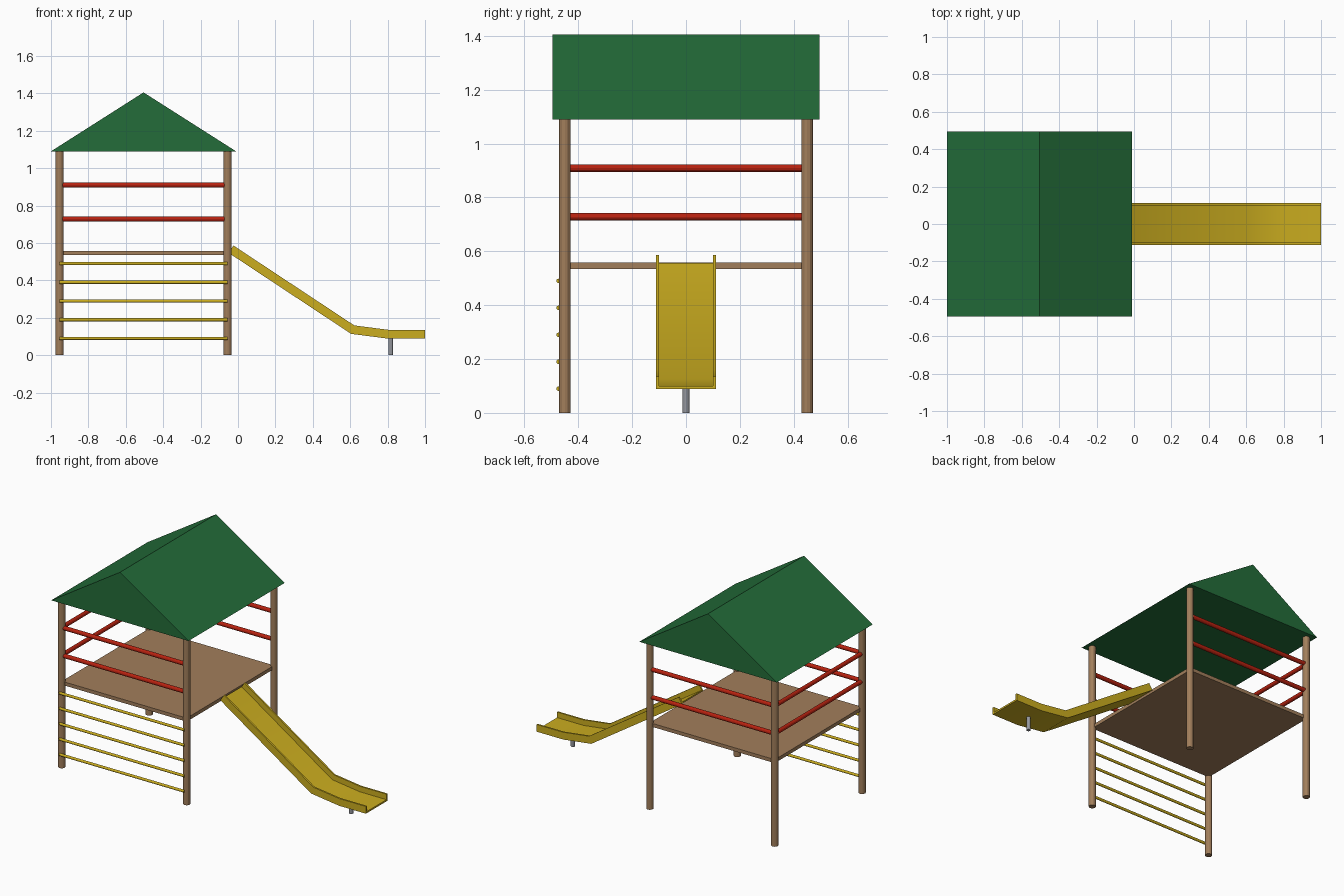
import bpy
import bmesh
import math
from mathutils import Vector

cube = bpy.data.objects.get("Cube")
if cube:
    bpy.data.objects.remove(cube, do_unlink=True)


def material(name, rgb):
    m = bpy.data.materials.new(name)
    m.use_nodes = True
    m.diffuse_color = (*rgb, 1)
    m.node_tree.nodes["Principled BSDF"].inputs["Base Color"].default_value = (*rgb, 1)
    return m


WOOD = material("brown wood", (0.36, 0.21, 0.105))
GREEN = material("roof green", (0.017, 0.152, 0.041))
RED = material("rail red", (0.48, 0.016, 0.005))
YELLOW = material("slide yellow", (0.6, 0.42, 0.014))
GREY = material("metal grey", (0.3, 0.31, 0.34))


def finish(name, bm, mat):
    bmesh.ops.recalc_face_normals(bm, faces=bm.faces)
    mesh = bpy.data.meshes.new(name)
    bm.to_mesh(mesh)
    bm.free()
    mesh.materials.append(mat)
    obj = bpy.data.objects.new(name, mesh)
    bpy.context.collection.objects.link(obj)
    return obj


def pole(name, start, end, radius, mat, sides=12):
    """Round bar between two points."""
    a, b = Vector(start), Vector(end)
    bm = bmesh.new()
    bmesh.ops.create_cone(bm, cap_ends=True, segments=sides, radius1=radius,
                          radius2=radius, depth=(b - a).length)
    turn = (b - a).to_track_quat("Z", "Y").to_matrix().to_4x4()
    bmesh.ops.transform(bm, matrix=turn, verts=bm.verts)
    bmesh.ops.translate(bm, vec=(a + b) / 2, verts=bm.verts)
    return finish(name, bm, mat)


def prism(name, outline, y0, y1, mat):
    """Extrude an XZ outline along Y."""
    bm = bmesh.new()
    face = bm.faces.new([bm.verts.new((x, y0, z)) for x, z in outline])
    ext = bmesh.ops.extrude_face_region(bm, geom=[face])
    verts = [v for v in ext["geom"] if isinstance(v, bmesh.types.BMVert)]
    bmesh.ops.translate(bm, vec=(0, y1 - y0, 0), verts=verts)
    return finish(name, bm, mat)


# Tower layout
CX, HALF, EAVE = -0.505, 0.45, 1.09
X0, X1 = CX - HALF, CX + HALF

# Corner posts
for side, x in (("right", X0), ("left", X1)):
    for end, y in (("front", -HALF), ("back", HALF)):
        pole(f"{end}_{side}_post", (x, y, 0), (x, y, EAVE), 0.0215, WOOD)

# Platform
prism("platform", [(X0, 0.535), (X1, 0.535), (X1, 0.558), (X0, 0.558)], -HALF, HALF, WOOD)

# Guard rails on the three closed sides
for level, z in (("lower", 0.728), ("upper", 0.909)):
    for end, y in (("front", -HALF), ("back", HALF)):
        pole(f"{end}_{level}_rail", (X0, y, z), (X1, y, z), 0.0135, RED)
    pole(f"right_{level}_rail", (X0, -HALF, z), (X0, HALF, z), 0.0135, RED)

# Climbing rungs across the front
for i in range(5):
    z = 0.09 + 0.1 * i
    pole(f"ladder_rung_{i + 1}", (X0, -0.473, z), (X1, -0.473, z), 0.0085, YELLOW)

# Solid gable roof
prism("roof", [(CX - 0.495, EAVE), (CX + 0.495, EAVE), (CX, 1.405)], -0.495, 0.495, GREEN)

# Slide: U-shaped section swept along its lower edge
path = [(-0.05, 0.547), (0.605, 0.114), (0.807, 0.088), (1.0, 0.088)]
W, T, H = 0.111, 0.011, 0.047
section = [(-W, 0), (W, 0), (W, H), (W - T, H), (W - T, T),
           (T - W, T), (T - W, H), (-W, H)]
bm = bmesh.new()
rings = []
pts = [Vector(p) for p in path]
for i, p in enumerate(pts):
    before = (p - pts[i - 1]).normalized() if i else None
    after = (pts[i + 1] - p).normalized() if i < len(pts) - 1 else None
    d1, d2 = before or after, after or before
    mid = (d1 + d2).normalized()
    normal = Vector((-mid.y, mid.x)) / mid.dot(d1)
    rings.append([bm.verts.new((p.x + normal.x * h, y, p.y + normal.y * h))
                  for y, h in section])
n = len(section)
for a, b in zip(rings, rings[1:]):
    for k in range(n):
        bm.faces.new((a[k], a[(k + 1) % n], b[(k + 1) % n], b[k]))
bm.faces.new(rings[0])
bm.faces.new(rings[-1])
slide = finish("slide", bm, YELLOW)

# Smooth the bends of the slide, keeping its edges sharp
bpy.ops.object.select_all(action="DESELECT")
slide.select_set(True)
bpy.context.view_layer.objects.active = slide
bpy.ops.object.shade_smooth_by_angle(angle=math.radians(30))

# Slide support
pole("slide_support", (0.816, 0, 0), (0.816, 0, 0.092), 0.0125, GREY)
